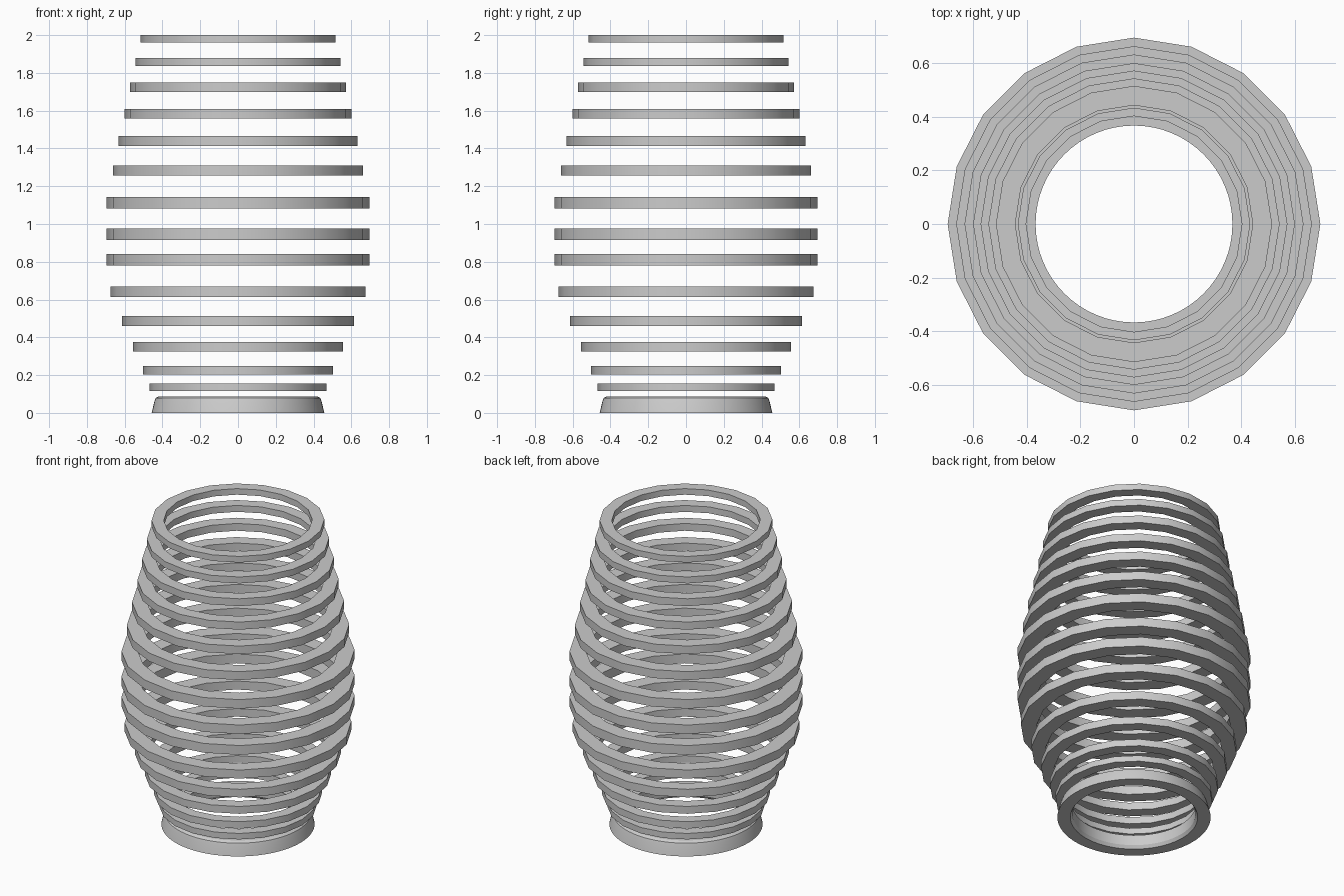
import bpy, bmesh, math

if "Cube" in bpy.data.objects:
    bpy.data.objects.remove(bpy.data.objects["Cube"])


def lathe(name, profile, sides):
    """Spin a closed (radius, z) profile around the z axis."""
    bm = bmesh.new()
    rows = []
    for i in range(sides):
        a = 2 * math.pi * i / sides
        rows.append([bm.verts.new((r * math.cos(a), r * math.sin(a), z)) for r, z in profile])
    n = len(profile)
    for i in range(sides):
        a, b = rows[i], rows[(i + 1) % sides]
        for j in range(n):
            k = (j + 1) % n
            bm.faces.new((a[j], b[j], b[k], a[k]))
    bmesh.ops.recalc_face_normals(bm, faces=bm.faces)
    mesh = bpy.data.meshes.new(name)
    bm.to_mesh(mesh)
    bm.free()
    obj = bpy.data.objects.new(name, mesh)
    bpy.context.collection.objects.link(obj)
    bpy.ops.object.select_all(action='DESELECT')
    obj.select_set(True)
    bpy.context.view_layer.objects.active = obj
    bpy.ops.object.shade_smooth_by_angle(angle=math.radians(30))
    return obj


# Base collar: round, tapered, with a rounded upper shoulder
lathe("base_collar", [(0.38, 0), (0.457, 0), (0.443, 0.06), (0.437, 0.078),
                      (0.42, 0.088), (0.367, 0.088), (0.367, 0.02)], 64)

# Stacked 20-sided hoops: outer radius, bottom z, top z
hoops = [
    (0.468, 0.117, 0.156), (0.502, 0.204, 0.249), (0.555, 0.326, 0.374),
    (0.613, 0.461, 0.514), (0.676, 0.614, 0.670), (0.695, 0.779, 0.840),
    (0.695, 0.916, 0.975), (0.695, 1.083, 1.142), (0.663, 1.256, 1.311),
    (0.632, 1.412, 1.465), (0.600, 1.558, 1.608), (0.572, 1.700, 1.748),
    (0.543, 1.836, 1.878), (0.515, 1.960, 2.000),
]
for i, (r, z0, z1) in enumerate(hoops, 1):
    inner = r * 0.86
    lathe(f"hoop_{i:02d}", [(inner, z0), (r, z0), (r, z1), (inner, z1)], 20)
